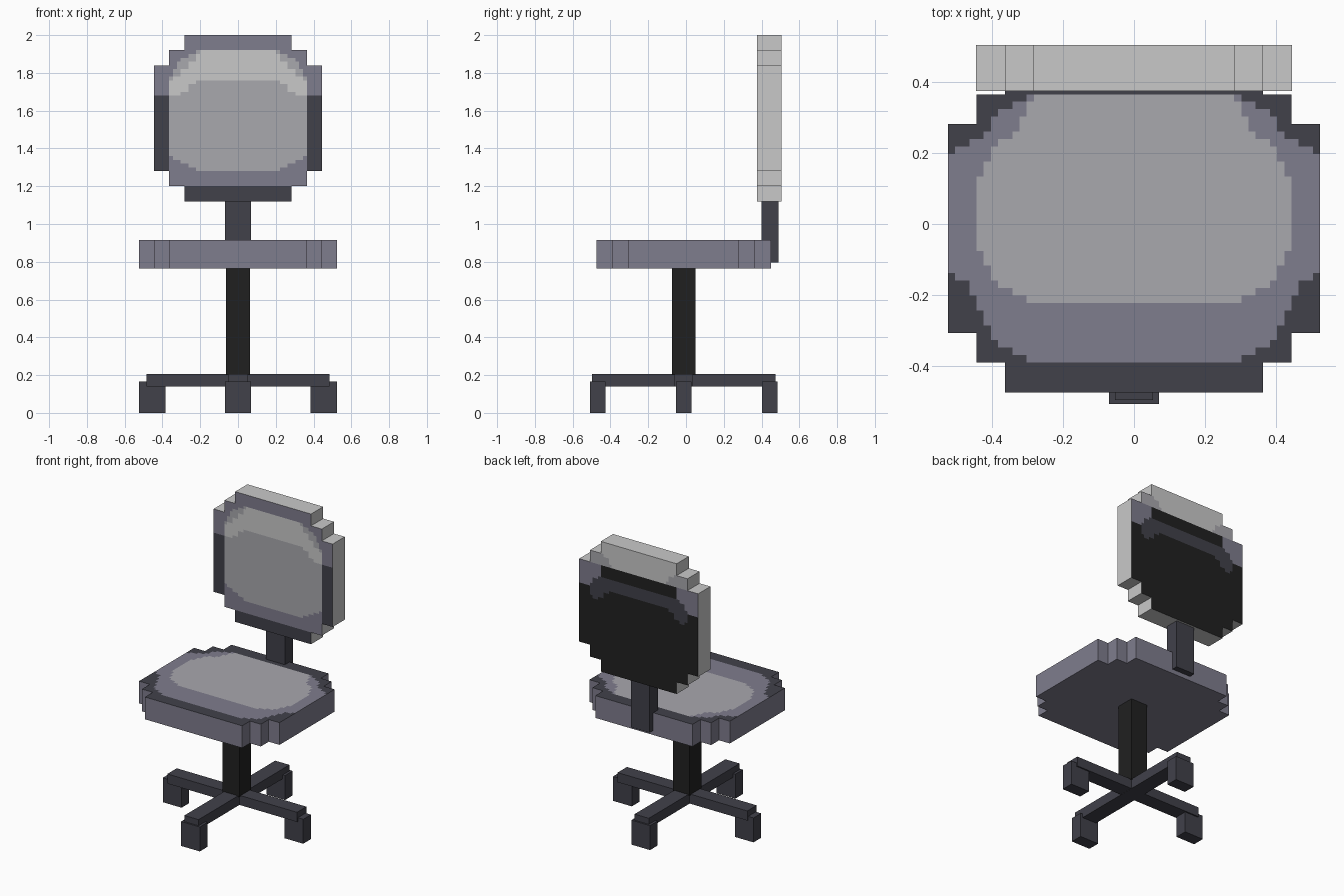
import bpy, bmesh

cube = bpy.data.objects.get("Cube")
if cube:
    bpy.data.objects.remove(cube, do_unlink=True)


def linear(c):
    return c / 12.92 if c <= 0.04045 else ((c + 0.055) / 1.055) ** 2.4


def material(name, r, g, b):
    mat = bpy.data.materials.new(name)
    mat.use_nodes = True
    color = [linear(c / 255) for c in (r, g, b)] + [1]
    mat.diffuse_color = color
    bsdf = next(n for n in mat.node_tree.nodes if n.type == "BSDF_PRINCIPLED")
    bsdf.inputs["Base Color"].default_value = color
    return mat


# Palette, one letter per colour
PALETTE = {
    "L": material("highlight_grey", 201, 201, 201),
    "G": material("cushion_grey", 169, 168, 174),
    "M": material("muted_purple", 127, 125, 141),
    "D": material("dark_slate", 65, 65, 74),
    "B": material("soft_black", 32, 32, 32),
}
KEYS = list(PALETTE)


def mirrored(rows):
    """Complete rows that are written from the centre outwards."""
    return [row[:0:-1] + row for row in rows]


def refine(rows):
    """Double a pattern's resolution, rounding its colour corners."""
    h, w = len(rows), len(rows[0])

    def at(r, c, own):
        inside = 0 <= r < h and 0 <= c < w
        return rows[r][c] if inside and rows[r][c] != " " else own

    out = []
    for r in range(h):
        top, bottom = "", ""
        for c in range(w):
            p = rows[r][c]
            if p == " ":
                top, bottom = top + "  ", bottom + "  "
                continue
            up, down = at(r - 1, c, p), at(r + 1, c, p)
            left, right = at(r, c - 1, p), at(r, c + 1, p)
            top += up if left == up and left != down and up != right else p
            top += right if up == right and up != left and right != down else p
            bottom += left if down == left and down != right and left != up else p
            bottom += down if right == down and right != up and down != left else p
        out += [top, bottom]
    return out


def finish(name, bm, mats):
    mesh = bpy.data.meshes.new(name)
    bm.to_mesh(mesh)
    bm.free()
    for mat in mats:
        mesh.materials.append(mat)
    obj = bpy.data.objects.new(name, mesh)
    bpy.context.collection.objects.link(obj)
    return obj


def slab(name, face_rows, rear_rows, side, half_width, v_low, v_high, place):
    """Stepped cushion: patterned face and rear, one colour round the rim."""
    face = refine(refine(mirrored(face_rows)))
    rear = refine(refine(mirrored(rear_rows)))
    h, w = len(face), len(face[0])
    bm = bmesh.new()

    def point(c, r, depth):
        u = half_width * (2 * c / w - 1)
        v = v_high - (v_high - v_low) * r / h
        return bm.verts.new(place(u, v, depth))

    def quad(corners, key):
        f = bm.faces.new([point(*p) for p in corners])
        f.material_index = KEYS.index(key)

    def filled(r, c):
        return 0 <= r < h and 0 <= c < w and face[r][c] != " "

    for r in range(h):
        for c in range(w):
            if not filled(r, c):
                continue
            ring = [(c, r), (c + 1, r), (c + 1, r + 1), (c, r + 1)]
            quad([(*p, 0) for p in ring], face[r][c])
            quad([(*p, 1) for p in ring], rear[r][c])
            steps = [(-1, 0), (0, 1), (1, 0), (0, -1)]
            for i, (dr, dc) in enumerate(steps):
                if not filled(r + dr, c + dc):
                    a, b = ring[i], ring[(i + 1) % 4]
                    quad([(*a, 0), (*b, 0), (*b, 1), (*a, 1)], side)
    bmesh.ops.remove_doubles(bm, verts=bm.verts, dist=0.0005)
    bmesh.ops.recalc_face_normals(bm, faces=bm.faces)
    return finish(name, bm, PALETTE.values())


def box(name, key, x, y, z):
    """Box from (low, high) pairs on each axis."""
    bm = bmesh.new()
    bmesh.ops.create_cube(bm, size=1)
    for v in bm.verts:
        for i, (low, high) in enumerate((x, y, z)):
            v.co[i] = low if v.co[i] < 0 else high
    return finish(name, bm, [PALETTE[key]])


# Backrest
back_face = ["MMMM  ", "LLLGM ", "LLLLGM", "GGGGLM"] + ["GGGGGD"] * 4
back_face += ["GGGGMD", "MMMMM ", "DDDD  "]
back_rear = ["LLLL  ", "LLLGG ", "BBBBMM", "DDDDDM", "BBBBDB"]
back_rear += ["BBBBBB"] * 4 + ["BBBBB ", "BBBB  "]
slab("backrest", back_face, back_rear, "L", 0.445, 1.12, 2.0,
     lambda u, v, d: (u, 0.375 + 0.13 * d, v))

# Seat
seat_top = ["DDDDD  ", "GGGGMD ", "GGGGGMD"] + ["GGGGGGM"] * 4
seat_top += ["GGGGGMD", "MMMMMMD", "MMMMMD ", "DDDDD  "]
seat_under = ["".join(" " if k == " " else "M" for k in row) for row in seat_top]
slab("seat", seat_top, seat_under, "M", 0.525, -0.475, 0.45,
     lambda u, v, d: (u, v, 0.915 - 0.15 * d))

# Supports
MID = -0.012
box("backrest_bracket", "D", (-0.07, 0.07), (0.4, 0.49), (0.795, 1.12))
box("post", "B", (-0.063, 0.063), (MID - 0.063, MID + 0.063), (0.2, 0.765))

# Crossed base arms
box("base_arm_sideways", "D", (-0.485, 0.485), (MID - 0.05, MID + 0.05), (0.14, 0.205))
box("base_arm_lengthways", "D", (-0.053, 0.053), (MID - 0.485, MID + 0.485), (0.139, 0.206))

# Feet
for name, cx, cy in (("left_foot", 0.455, MID), ("right_foot", -0.455, MID),
                     ("front_foot", 0, MID - 0.455), ("back_foot", 0, MID + 0.455)):
    box(name, "D", (cx - 0.07, cx + 0.07), (cy - 0.041, cy + 0.041), (0, 0.165))
